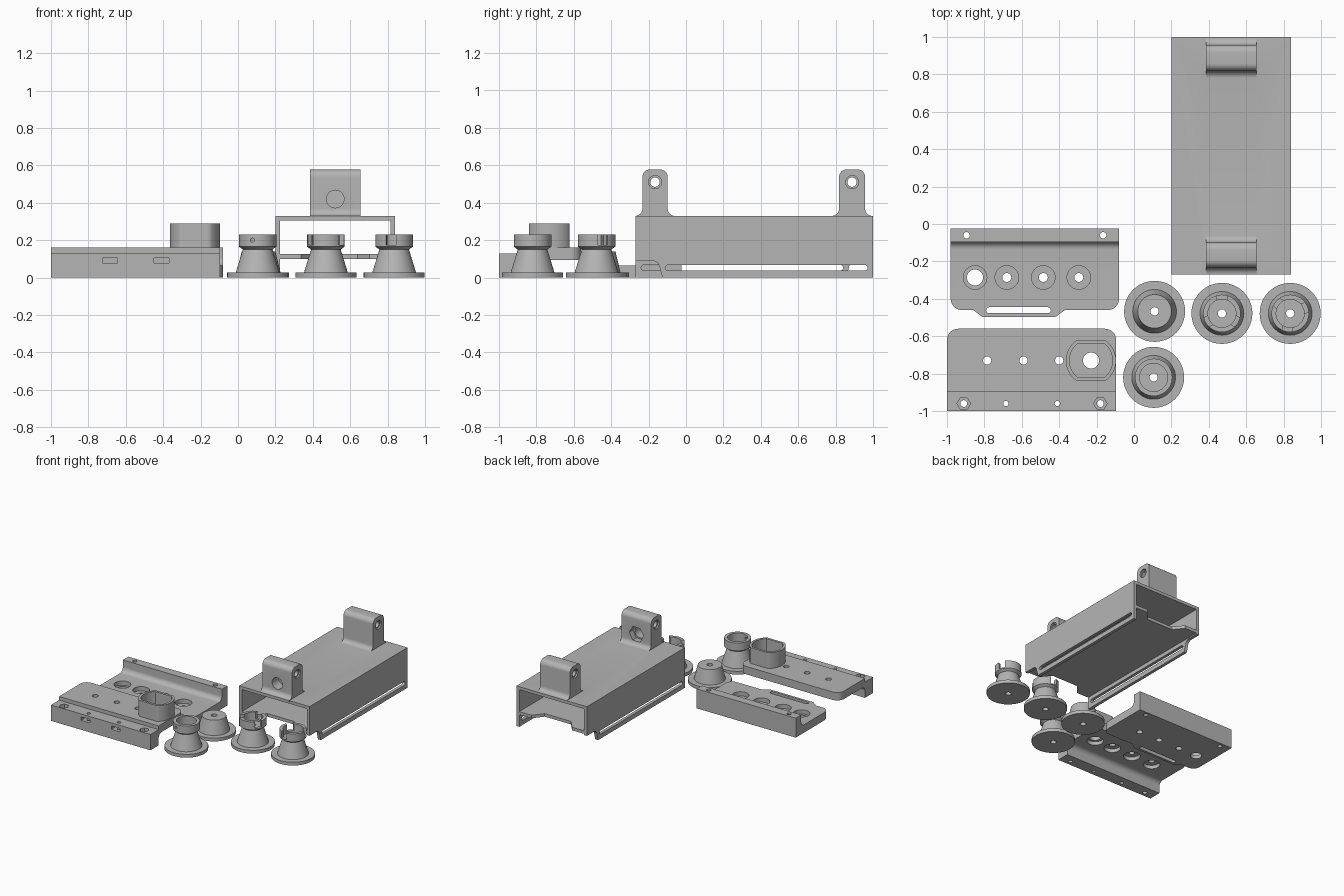
import bpy, bmesh
from math import cos, sin, radians, tau

if "Cube" in bpy.data.objects:
    bpy.data.objects.remove(bpy.data.objects["Cube"])

grey = bpy.data.materials.new("plain grey")
grey.use_nodes = True
COLOUR = (0.46, 0.46, 0.46, 1)
grey.diffuse_color = COLOUR
grey.node_tree.nodes["Principled BSDF"].inputs["Base Color"].default_value = COLOUR


def add(name, bm):
    bmesh.ops.recalc_face_normals(bm, faces=bm.faces)
    mesh = bpy.data.meshes.new(name)
    bm.to_mesh(mesh)
    bm.free()
    mesh.materials.append(grey)
    ob = bpy.data.objects.new(name, mesh)
    bpy.context.collection.objects.link(ob)
    return ob


def prism(name, pts, axis, lo, hi):
    """Extrude a 2D outline along an axis: X takes (y, z), Y takes (x, z), Z takes (x, y)."""
    place = {"X": lambda u, v, w: (w, u, v),
             "Y": lambda u, v, w: (u, w, v),
             "Z": lambda u, v, w: (u, v, w)}[axis]
    bm = bmesh.new()
    a = [bm.verts.new(place(u, v, lo)) for u, v in pts]
    b = [bm.verts.new(place(u, v, hi)) for u, v in pts]
    bm.faces.new(a)
    bm.faces.new(b)
    for i in range(len(pts)):
        j = (i + 1) % len(pts)
        bm.faces.new((a[i], a[j], b[j], b[i]))
    return add(name, bm)


def arc(cx, cy, r, start, end, n=8):
    angles = [radians(start + (end - start) * i / n) for i in range(n + 1)]
    return [(cx + r * cos(t), cy + r * sin(t)) for t in angles]


def circle(cx, cy, r, n=32):
    return [(cx + r * cos(tau * i / n), cy + r * sin(tau * i / n)) for i in range(n)]


def rect(u0, u1, v0, v1):
    return [(u0, v0), (u1, v0), (u1, v1), (u0, v1)]


def slot(u0, u1, v0, v1):
    r, mid = (v1 - v0) / 2, (v0 + v1) / 2
    return arc(u1 - r, mid, r, -90, 90) + arc(u0 + r, mid, r, 90, 270)


def combine(ob, other, operation="DIFFERENCE"):
    mod = ob.modifiers.new("combine", "BOOLEAN")
    mod.operation, mod.object, mod.solver = operation, other, "EXACT"
    bpy.context.view_layer.update()
    graph = bpy.context.evaluated_depsgraph_get()
    mesh = bpy.data.meshes.new_from_object(ob.evaluated_get(graph))
    ob.modifiers.clear()
    ob.data = mesh
    bpy.data.objects.remove(other)


def cut(ob, pts, axis, lo, hi):
    combine(ob, prism("cutter", pts, axis, lo, hi))


def finish(ob):
    bpy.ops.object.select_all(action="DESELECT")
    ob.select_set(True)
    bpy.context.view_layer.objects.active = ob
    bpy.ops.object.shade_smooth_by_angle(angle=radians(30))


# Housing: open tube with a floor above two slotted side rails
X0, X1, Y0, Y1, H, T = 0.20, 0.84, -0.27, 1.0, 0.33, 0.025
XM, YM = (X0 + X1) / 2, (Y0 + Y1) / 2
housing = prism("housing", rect(X0, X1, 0, H), "Y", Y0, Y1)
cut(housing, rect(X0 + T, X1 - T, 0.125, H - T), "Y", Y0 - 1, Y1 + 1)
cut(housing, rect(X0 + T, X1 - T, -0.1, 0.10), "Y", Y0 - 1, Y1 + 1)
for s in (-1, 1):
    def turn(pts):
        # half-turn symmetry of the two rails
        return pts if s == 1 else [(2 * YM - y, z) for y, z in pts]
    wall = X1 if s == 1 else X0
    cut(housing, turn(slot(-0.11, 0.97, 0.037, 0.068)), "X", wall - 0.05, wall + 0.05)
    relief = [(-0.4, -0.1), (-0.125, -0.1), (-0.125, 0)] + arc(-0.18, 0.05, 0.04, 0, 90) + [(-0.4, 0.09)]
    cut(housing, turn(relief), "X", wall - 0.05, wall + 0.05)
    end = Y0 if s == 1 else Y1
    notch = [(XM - 0.2, end - s * 0.02), (XM + 0.2, end - s * 0.02),
             (XM + 0.12, end + s * 0.08), (XM - 0.12, end + s * 0.08)]
    cut(housing, notch, "Z", 0.08, 0.15)

# Mounting lugs with filleted feet and rounded tops
for y0, y1 in ((-0.233, -0.098), (0.818, 0.957)):
    f, r, top = 0.038, 0.04, 0.578
    outline = ([(y0 - f, H - 0.01)] + arc(y0 - f, H + f, f, -90, 0)
               + arc(y0 + r, top - r, r, 180, 90) + arc(y1 - r, top - r, r, 90, 0)
               + arc(y1 + f, H + f, f, 180, 270) + [(y1 + f, H - 0.01)])
    lug = prism("lug", outline, "X", 0.385, 0.655)
    mid = (y0 + y1) / 2
    cut(lug, circle(mid, 0.51, 0.025), "X", 0.3, 0.75)
    for x in (0.385, 0.655):
        cut(lug, circle(mid, 0.51, 0.035), "X", x - 0.012, x + 0.012)
    if y0 < 0:
        cut(lug, circle(XM, 0.42, 0.047), "Y", -0.5, 0.1)
        cut(lug, circle(XM, 0.42, 0.065, 6), "Y", mid + 0.02, 0.1)
    combine(housing, lug, "UNION")
finish(housing)

# Back plate: thin bed with an upright strip and a slotted tab
profile = ([(-0.6, 0), (-0.025, 0), (-0.025, 0.16), (-0.095, 0.16)]
           + arc(-0.135, 0.105, 0.04, 0, -90) + [(-0.6, 0.065)])
back_plate = prism("back_plate", profile, "X", -0.98, -0.08)
outline = ([(-0.98, 0.1)] + arc(-0.92, -0.4, 0.06, 180, 270)
           + [(-0.86, -0.46), (-0.81, -0.497), (-0.42, -0.497), (-0.37, -0.46)]
           + arc(-0.14, -0.4, 0.06, 270, 360) + [(-0.08, 0.1)])
combine(back_plate, prism("cutter", outline, "Z", -0.1, 0.4), "INTERSECT")
cut(back_plate, slot(-0.79, -0.445, -0.477, -0.445), "Z", -0.1, 0.3)
for x, r in ((-0.85, 0.043), (-0.68, 0.024), (-0.485, 0.024), (-0.295, 0.024)):
    cut(back_plate, circle(x, -0.286, 0.063), "Z", 0.03, 0.3)
    cut(back_plate, circle(x, -0.286, r), "Z", -0.1, 0.3)
for x in (-0.895, -0.165):
    cut(back_plate, circle(x, -0.06, 0.017), "Z", -0.1, 0.3)
finish(back_plate)

# Front plate: raised bed with a downturned strip
profile = ([(-1, 0), (-0.895, 0)] + arc(-0.855, 0.055, 0.04, 180, 90)
           + [(-0.56, 0.095), (-0.56, 0.16), (-0.895, 0.16), (-0.895, 0.13), (-1, 0.13)])
front_plate = prism("front_plate", profile, "X", -1, -0.095)
outline = ([(-1, -1.1), (-0.095, -1.1)] + arc(-0.155, -0.62, 0.06, 0, 90)
           + arc(-0.94, -0.62, 0.06, 90, 180))
combine(front_plate, prism("cutter", outline, "Z", -0.1, 0.4), "INTERSECT")


# Cup on the front plate: circle with two flattened sides
def flat_circle(r, half):
    return [(x, max(-0.73 - half, min(-0.73 + half, y))) for x, y in circle(-0.23, -0.73, r, 64)]


cup = prism("cup", flat_circle(0.134, 0.108), "Z", 0.14, 0.29)
cut(cup, flat_circle(0.115, 0.089), "Z", 0.16, 0.4)
combine(front_plate, cup, "UNION")
for x, r in ((-0.785, 0.022), (-0.59, 0.022), (-0.4, 0.022), (-0.23, 0.043)):
    cut(front_plate, circle(x, -0.73, r), "Z", -0.1, 0.3)
    cut(front_plate, circle(x, -0.73, 0.063), "Z", -0.1, 0.125)
for x in (-0.91, -0.18):
    cut(front_plate, circle(x, -0.96, 0.036, 6), "Z", 0.09, 0.3)
    cut(front_plate, circle(x, -0.96, 0.018), "Z", -0.1, 0.3)
for x in (-0.685, -0.41):
    cut(front_plate, circle(x, -0.96, 0.014), "Z", -0.1, 0.3)
    cut(front_plate, rect(x - 0.04, x + 0.04, 0.077, 0.105), "Y", -1.1, -0.94)
finish(front_plate)

# Rollers: lathed flange, cone and optional socketed collar
BASE = [(0.022, 0), (0.163, 0), (0.163, 0.027), (0.117, 0.027)]
CONE = BASE + [(0.09, 0.14), (0.022, 0.14)]
COLLAR = BASE + [(0.079, 0.15), (0.1, 0.165), (0.1, 0.23), (0.075, 0.23), (0.075, 0.16), (0.022, 0.16)]


def roller(name, x, y, points, notches=()):
    bm = bmesh.new()
    verts = [bm.verts.new((x + r, y, z)) for r, z in points]
    edges = [bm.edges.new((verts[i - 1], verts[i])) for i in range(len(verts))]
    bmesh.ops.spin(bm, geom=verts + edges, cent=(x, y, 0), axis=(0, 0, 1), angle=tau, steps=48)
    bmesh.ops.remove_doubles(bm, verts=bm.verts, dist=0.0001)
    ob = add(name, bm)
    for a in notches:
        c, s = cos(radians(a)), sin(radians(a))
        box = [(x + u * c - v * s, y + u * s + v * c) for u, v in rect(0.05, 0.13, -0.027, 0.027)]
        cut(ob, box, "Z", 0.175, 0.3)
    return ob


finish(roller("cone_roller", 0.11, -0.467, CONE))
ring = roller("ring_roller", 0.105, -0.82, COLLAR)
cut(ring, circle(0.077, 0.2, 0.011, 16), "Y", -1, -0.82)
finish(ring)
finish(roller("notched_roller_middle", 0.47, -0.478, COLLAR, (90, 210, 330)))
finish(roller("notched_roller_left", 0.835, -0.478, COLLAR, (20, 140, 260)))
